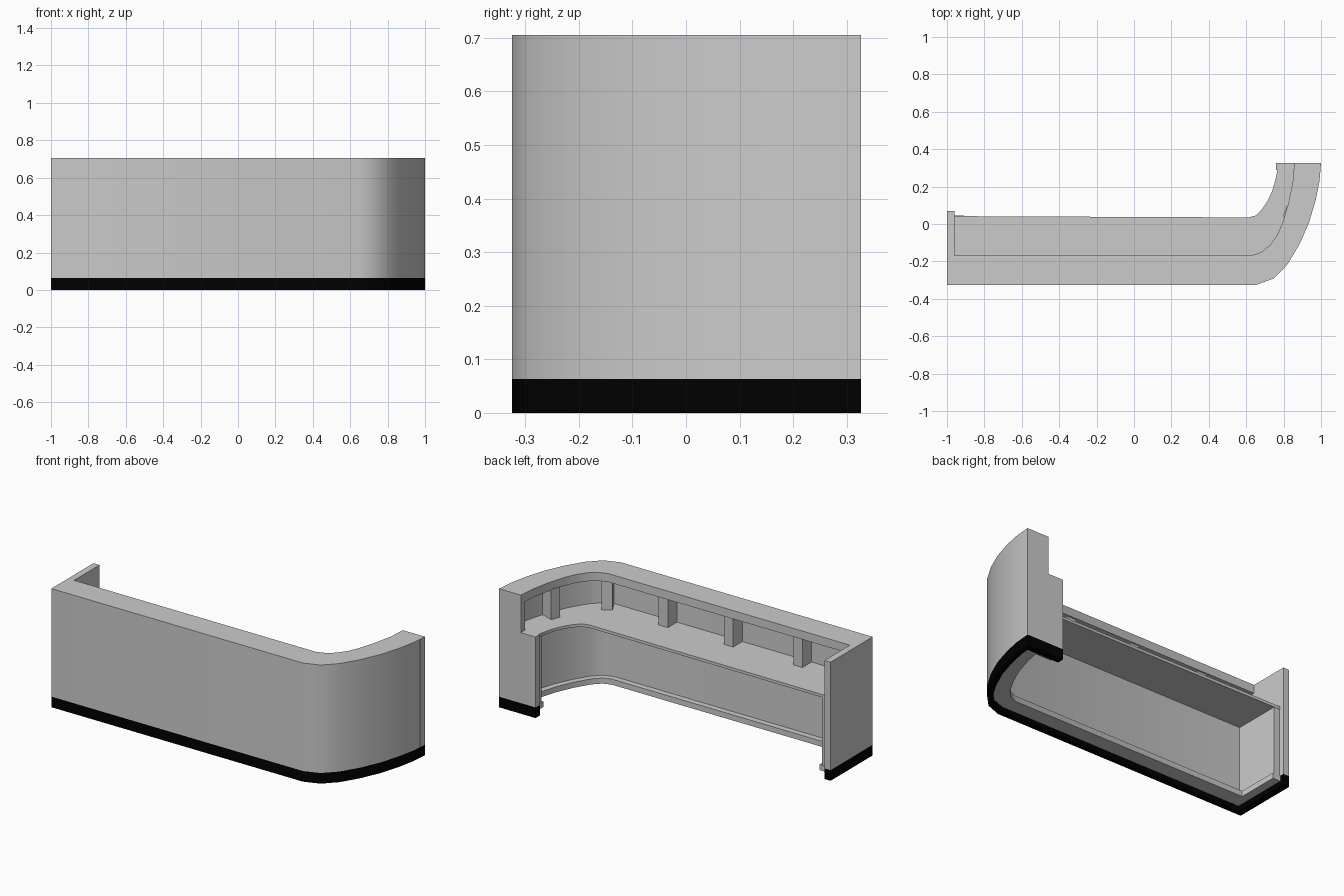
import bpy, bmesh, math
from mathutils import Vector, Matrix

if "Cube" in bpy.data.objects:
    bpy.data.objects.remove(bpy.data.objects["Cube"])

# Plan outlines: outer face, ledge edge and desk edge
OUTER = [(-1, -.325), (.655, -.325), (.748, -.291), (.82, -.217), (.884, -.11),
         (.935, .005), (.972, .13), (.992, .23), (1, .327)]
LEDGE = [(-1, -.168), (.63, -.168), (.68, -.15), (.725, -.115), (.765, -.06),
         (.795, .01), (.825, .11), (.848, .22), (.857, .327)]
DESK = [(-.965, .042), (.61, .035), (.65, .045), (.685, .08), (.715, .125),
        (.74, .18), (.757, .24), (.767, .29)]
BASE = .063
TOP = .705
DESK_TOP = .482
DESK_LOW = .465

black = bpy.data.materials.new("black_plinth")
black.diffuse_color = (0, 0, 0, 1)
black.use_nodes = True
black.node_tree.nodes["Principled BSDF"].inputs["Base Color"].default_value = black.diffuse_color


def prism(name, plan, z0, z1, mat=None):
    """Closed plan outline raised from z0 to z1."""
    bm = bmesh.new()
    face = bm.faces.new([bm.verts.new((x, y, z0)) for x, y in plan])
    new = bmesh.ops.extrude_face_region(bm, geom=[face])["geom"]
    verts = [g for g in new if isinstance(g, bmesh.types.BMVert)]
    bmesh.ops.translate(bm, verts=verts, vec=(0, 0, z1 - z0))
    # extruding a lone face can leave the floor cap missing
    if len(bm.faces) < len(plan) + 2:
        bm.verts.ensure_lookup_table()
        bm.faces.new([v for v in bm.verts if abs(v.co.z - z0) < 1e-6])
    bmesh.ops.recalc_face_normals(bm, faces=bm.faces)
    mesh = bpy.data.meshes.new(name)
    bm.to_mesh(mesh)
    bm.free()
    ob = bpy.data.objects.new(name, mesh)
    bpy.context.collection.objects.link(ob)
    if mat:
        mesh.materials.append(mat)
    bpy.ops.object.select_all(action='DESELECT')
    ob.select_set(True)
    bpy.context.view_layer.objects.active = ob
    bpy.ops.object.shade_smooth_by_angle(angle=math.radians(35))
    return ob


def offset(d, inset=0):
    """Outer outline moved inward by d, both ends shortened by inset."""
    pts = [Vector(p) for p in OUTER]
    out = []
    for i, p in enumerate(pts):
        dirs = [(b - a).normalized() for a, b in zip(pts, pts[1:])][max(i - 1, 0):i + 1]
        t = sum(dirs, Vector((0, 0))).normalized()
        k = d / t.dot(dirs[0])
        out.append((max(p.x - t.y * k, -1 + inset), min(p.y + t.x * k, .327 - inset)))
    return out


def strip(name, a, b, z0, z1, mat=None):
    return prism(name, a + b[::-1], z0, z1, mat)


def rect(x0, x1, y0, y1):
    return [(x0, y0), (x1, y0), (x1, y1), (x0, y1)]


# Curved front wall, its black plinth and the high ledge
strip("front_wall", OUTER, offset(.06), BASE, TOP)
strip("front_plinth", OUTER, offset(.03), 0, BASE, black)
strip("top_ledge", OUTER, LEDGE, .655, TOP)

# Low work surface
strip("desk_top", offset(.05, .03), DESK + [(.767, .3)], DESK_LOW, DESK_TOP)

# Lining under the desk and its base board
strip("inner_panel", offset(.05, .03), offset(.085, .03), .05, DESK_LOW)
strip("base_board", offset(.025, .03), offset(.12, .03), .03, BASE)
for name, plan, foot in [
        ("left", rect(-.965, -.922, -.28, .04), rect(-.965, -.91, -.25, .045)),
        ("right", rect(.775, .945, .25, .292), rect(.77, .945, .24, .292))]:
    prism(name + "_lining", plan, .05, DESK_LOW)
    prism(name + "_base_board", foot, .03, BASE)

# End panels with black feet
left = rect(-1, -.96, -.325, .07)
right_low = [(.76, .288), (.997, .288), (1, .327), (.76, .327)]
right_high = [(.857, .288), (.997, .288), (1, .327), (.857, .327)]
prism("left_end_panel", left, BASE, TOP)
prism("left_end_plinth", left, 0, BASE, black)
prism("right_end_panel_low", right_low, BASE, DESK_TOP)
prism("right_end_panel_high", right_high, DESK_TOP, TOP)
prism("right_end_plinth", right_low, 0, BASE, black)

# Upright dividers between desk and ledge
for i, (x, y, turn) in enumerate([(-.61, -.224, 0), (-.155, -.224, 0), (.275, -.224, 0),
                                  (.665, -.215, 30), (.85, .055, 70)]):
    ob = prism(f"divider_{i + 1}", rect(-.03, .03, -.05, .045), DESK_TOP, .66)
    ob.matrix_world = Matrix.Translation((x, y, 0)) @ Matrix.Rotation(math.radians(turn), 4, 'Z')
